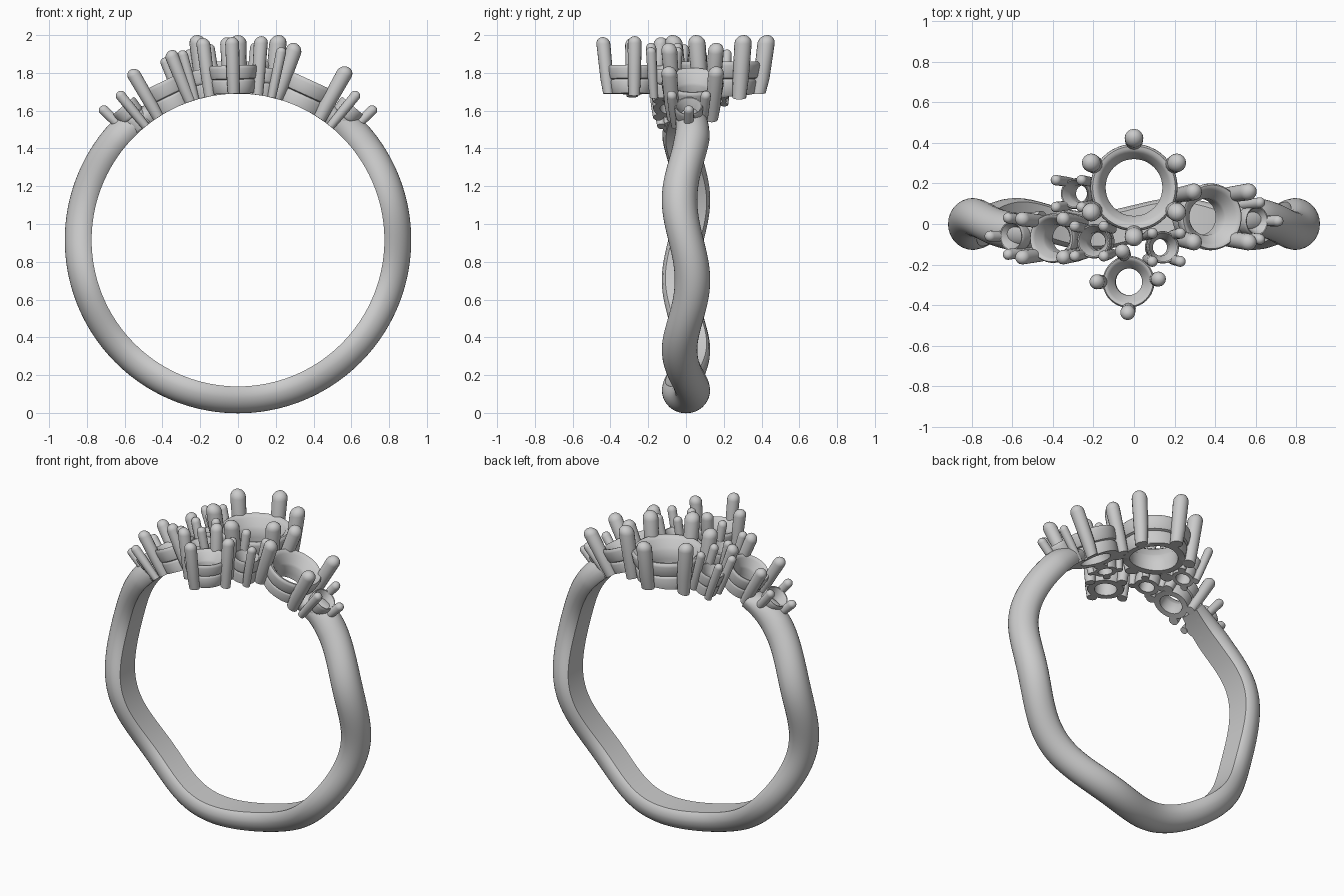
import bpy, bmesh
from math import sin, cos, pi, radians, hypot
from mathutils import Matrix, Vector

if "Cube" in bpy.data.objects:
    bpy.data.objects.remove(bpy.data.objects["Cube"])

ZC = 0.915      # height of the finger axis
R_IN = 0.775    # finger hole radius
R_OUT = 0.917


def loft(bm, rings, closed=False):
    """Skin a list of point loops; cap the ends unless closed."""
    vs = [[bm.verts.new(p) for p in ring] for ring in rings]
    n = len(vs[0])
    count = len(vs) if closed else len(vs) - 1
    for i in range(count):
        a, b = vs[i], vs[(i + 1) % len(vs)]
        for j in range(n):
            k = (j + 1) % n
            bm.faces.new((a[j], a[k], b[k], b[j]))
    if not closed:
        bm.faces.new(vs[0][::-1])
        bm.faces.new(vs[-1])


def finish(bm, name, angle=40):
    bmesh.ops.recalc_face_normals(bm, faces=bm.faces)
    me = bpy.data.meshes.new(name)
    bm.to_mesh(me)
    bm.free()
    ob = bpy.data.objects.new(name, me)
    bpy.context.collection.objects.link(ob)
    bpy.ops.object.select_all(action='DESELECT')
    ob.select_set(True)
    bpy.context.view_layer.objects.active = ob
    bpy.ops.object.shade_smooth_by_angle(angle=radians(angle))
    return ob


def circle(cx, cy, h, r, n):
    return [Vector((cx + r * cos(2 * pi * i / n), cy + r * sin(2 * pi * i / n), h))
            for i in range(n)]


def place(bm, tilt, y):
    """Tilt a part around the finger axis and trim it to the finger hole."""
    bm.transform(Matrix.Translation((0, y, ZC)) @ Matrix.Rotation(radians(tilt), 4, 'Y'))
    for v in bm.verts:
        d = hypot(v.co.x, v.co.z - ZC)
        if d < R_IN:
            v.co.x *= R_IN / d
            v.co.z = ZC + (v.co.z - ZC) * R_IN / d


def setting(name, tilt, y, ro, ri, prong_r, angles, base, top, tip):
    # two-tier collar with a groove and a flared seat
    h = top - base
    profile = [(ri, 0), (ro * .82, 0), (ro * .85, .04), (ro * .9, .42), (ro * .88, .47),
               (ro * .85, .5), (ro * .92, .53), (ro * .95, .6), (ro, .88), (ro * .99, .95),
               (ro * .95, 1), (ro * .88, .99), (ro * .8, .92), (ri * 1.08, .66),
               (ri, .58), (ri, .3)]
    bm = bmesh.new()
    loft(bm, [circle(0, 0, base + f * h, r, 48) for r, f in profile], closed=True)
    place(bm, tilt, y)
    finish(bm, name + "_collar")
    # round-tipped prongs leaning slightly outward
    bm = bmesh.new()
    d0, d1 = ro * .9 + prong_r * .3, ro + prong_r * .75
    for a in angles:
        c, s = cos(radians(a)), sin(radians(a))
        levels = [(base - .025, prong_r * .8), (base + .5 * h, prong_r * .92),
                  (tip - prong_r, prong_r)]
        levels += [(tip - prong_r + prong_r * sin(t), prong_r * cos(t))
                   for t in (.3, .6, .9, 1.2, 1.48)]
        rings = []
        for z, r in levels:
            d = d0 + (d1 - d0) * (z - base) / (tip - base)
            rings.append(circle(c * d, s * d, z, r, 16))
        loft(bm, rings)
    place(bm, tilt, y)
    finish(bm, name + "_prongs")


# Wavy band: D section swept round the finger, open under the cluster
def band():
    bm = bmesh.new()
    rings, N, END = [], 200, 146
    half_w = 0.094
    for i in range(N + 1):
        deg = -END + 2 * END * i / N
        phi = radians(deg)
        yc = 0.034 * sin(6 * phi)
        k = max(0.0, (abs(deg) - 130) / (END - 130))    # thin out under the settings
        ro = R_OUT - .055 * k * k
        w = half_w - .015 * k
        sec = [(-w * .8, R_IN), (w * .8, R_IN), (w * .93, R_IN + .015)]
        th = ro - R_IN - .045
        sec += [(w * cos(pi * j / 18), R_IN + .045 + th * sin(pi * j / 18)) for j in range(19)]
        sec += [(-w * .93, R_IN + .015)]
        rings.append([Vector((r * sin(phi), yc + u, ZC - r * cos(phi))) for u, r in sec])
    loft(bm, rings)
    finish(bm, "wavy_band")


band()

six = [30 + 60 * i for i in range(6)]
diag = [45, 135, 225, 315]
# name, tilt, y, outer r, hole r, prong r, prong angles, base, top, tip
setting("main_seat", 0, .18, .215, .14, .046, six, .76, .945, 1.085)
setting("front_seat", -1.7, -.285, .128, .066, .037, [5, 100, 180, 270], .775, .925, 1.075)
setting("right_seat", 24.5, .035, .165, .09, .042, [40, 140, 220, 320], .755, .93, 1.075)
setting("left_seat", -26, -.07, .122, .068, .036, [40, 140, 220, 320], .76, .93, 1.06)
setting("right_end_seat", 40.5, .015, .075, .036, .027, [0, 105, 255], .78, .935, 1.01)
setting("left_end_seat", -40.5, -.06, .075, .036, .027, [180, 75, 285], .78, .935, 1.01)
setting("back_left_small_seat", -18.5, .15, .076, .042, .026, diag, .765, .92, 1.04)
setting("mid_left_small_seat", -12.5, -.085, .085, .045, .027, diag, .765, .925, 1.045)
setting("mid_right_small_seat", 9, -.115, .08, .042, .027, diag, .765, .925, 1.045)
